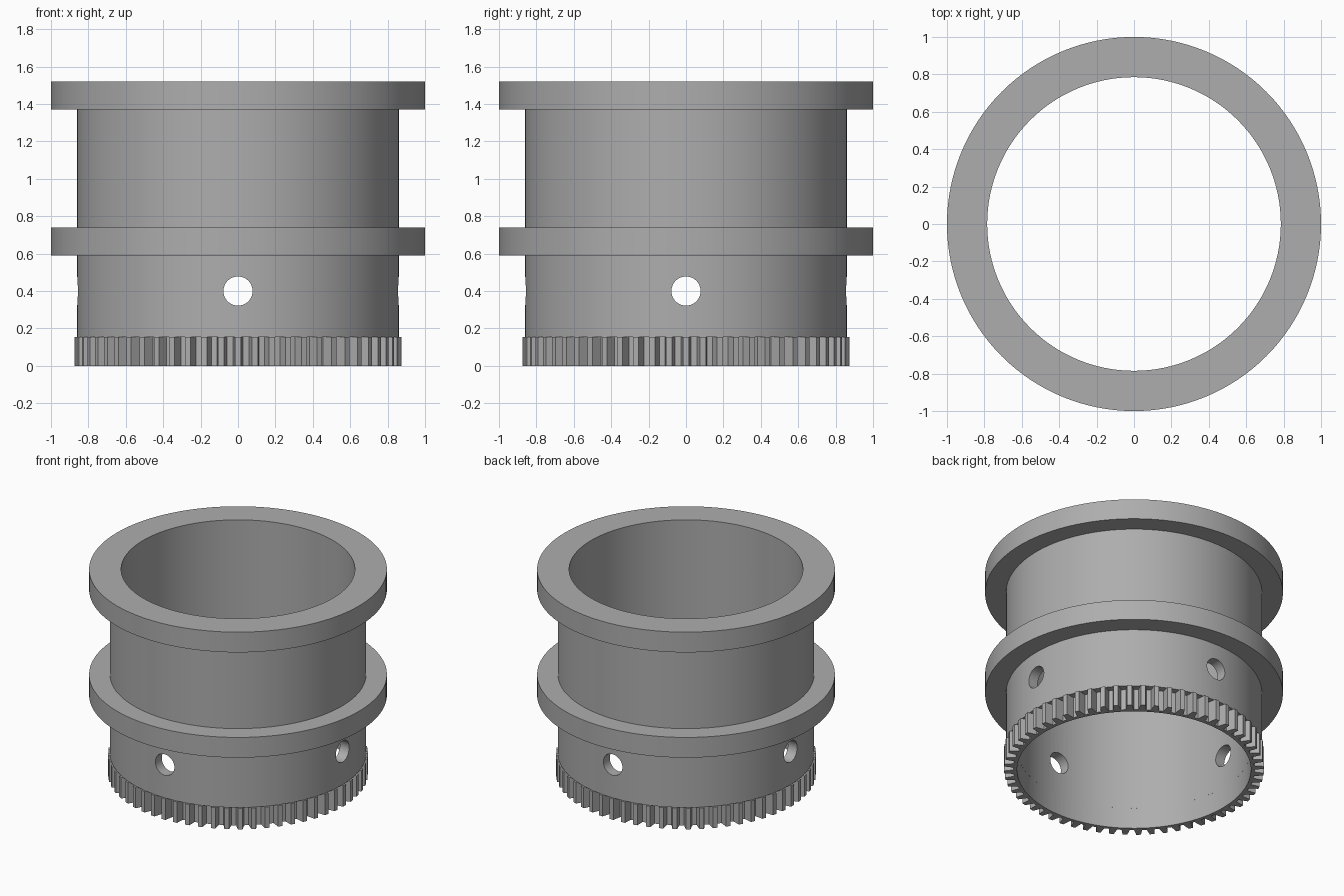
import bpy
import bmesh
from math import cos, sin, pi, radians

if "Cube" in bpy.data.objects:
    bpy.data.objects.remove(bpy.data.objects["Cube"])

INNER, BODY, FLANGE = 0.785, 0.86, 1.0
GEAR_TOP, TEETH, TIP, ROOT = 0.155, 60, 0.873, 0.81

grey = bpy.data.materials.new("grey metal")
grey.use_nodes = True
colour = (0.42, 0.42, 0.42, 1)
grey.diffuse_color = colour
grey.node_tree.nodes["Principled BSDF"].inputs["Base Color"].default_value = colour


def make_object(name, bm):
    bmesh.ops.recalc_face_normals(bm, faces=bm.faces)
    mesh = bpy.data.meshes.new(name)
    bm.to_mesh(mesh)
    bm.free()
    mesh.materials.append(grey)
    obj = bpy.data.objects.new(name, mesh)
    bpy.context.collection.objects.link(obj)
    return obj


def activate(obj):
    bpy.ops.object.select_all(action="DESELECT")
    obj.select_set(True)
    bpy.context.view_layer.objects.active = obj


def lathe(name, profile, steps=128):
    """Revolve a closed (radius, height) profile around z."""
    bm = bmesh.new()
    rings = [[bm.verts.new((r * cos(2 * pi * i / steps), r * sin(2 * pi * i / steps), z))
              for r, z in profile] for i in range(steps)]
    n = len(profile)
    for i in range(steps):
        a, b = rings[i], rings[(i + 1) % steps]
        for j in range(n):
            k = (j + 1) % n
            bm.faces.new((a[j], b[j], b[k], a[k]))
    return make_object(name, bm)


# Flanged sleeve
sleeve = lathe("flanged_sleeve", [
    (INNER, GEAR_TOP), (BODY, GEAR_TOP), (BODY, 0.59), (FLANGE, 0.59),
    (FLANGE, 0.74), (BODY, 0.74), (BODY, 1.37), (FLANGE, 1.37),
    (FLANGE, 1.52), (INNER, 1.52)])

# Four radial holes, drilled by two crossing cylinders
for rotation in ((pi / 2, 0, 0), (0, pi / 2, 0)):
    bpy.ops.mesh.primitive_cylinder_add(vertices=48, radius=0.078, depth=2.4,
                                        location=(0, 0, 0.4), rotation=rotation)
    cutter = bpy.context.object
    cutter.name = "hole_cutter"
    cutter.hide_render = True
    cutter.data.materials.append(grey)
    activate(sleeve)
    drill = sleeve.modifiers.new("drill", "BOOLEAN")
    drill.operation = "DIFFERENCE"
    drill.solver = "EXACT"
    drill.object = cutter
    bpy.ops.object.modifier_apply(modifier=drill.name)
    bpy.data.objects.remove(cutter)

# Toothed ring: tapered teeth around a plain bore
bm = bmesh.new()
tooth = [(-0.32, ROOT), (-0.17, TIP), (0.17, TIP), (0.32, ROOT)]
columns = []
for t in range(TEETH):
    for offset, radius in tooth:
        a = 2 * pi * (t + offset) / TEETH
        columns.append([bm.verts.new((r * cos(a), r * sin(a), z))
                        for r, z in ((INNER, 0), (radius, 0),
                                     (radius, GEAR_TOP), (INNER, GEAR_TOP))])
for i, a in enumerate(columns):
    b = columns[(i + 1) % len(columns)]
    for j in range(4):
        k = (j + 1) % 4
        bm.faces.new((a[j], b[j], b[k], a[k]))
gear = make_object("toothed_ring", bm)

# Smooth round walls, crisp edges
for obj in (sleeve, gear):
    activate(obj)
    bpy.ops.object.shade_smooth_by_angle(angle=radians(25))
